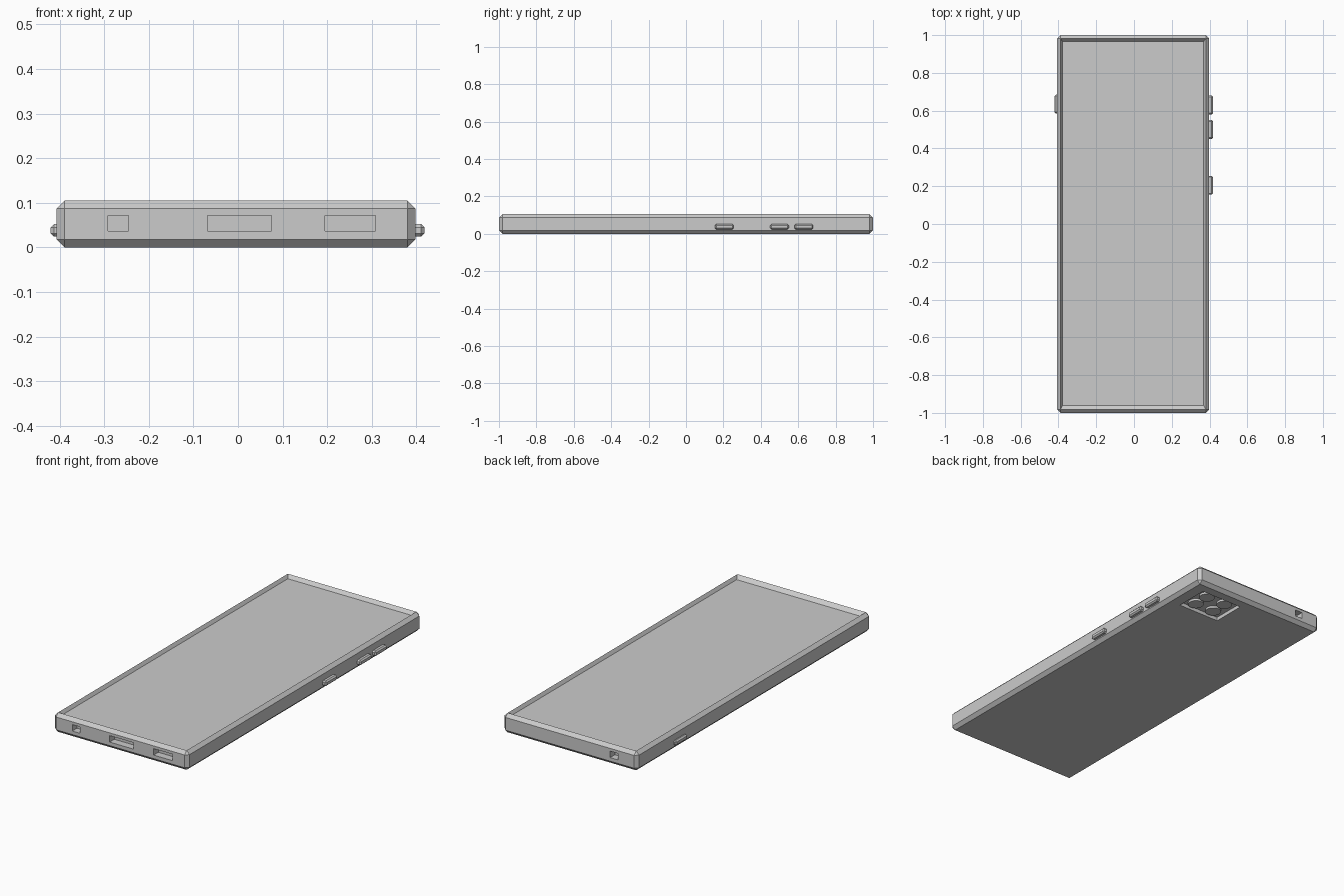
import bpy, bmesh
from mathutils import Matrix, Vector

if "Cube" in bpy.data.objects:
    bpy.data.objects.remove(bpy.data.objects["Cube"])


def box(name, lo, hi, bevel=0.0):
    """Box from corner to corner with flat chamfers."""
    bm = bmesh.new()
    bmesh.ops.create_cube(bm, size=1)
    lo, hi = Vector(lo), Vector(hi)
    bmesh.ops.scale(bm, vec=hi - lo, verts=bm.verts)
    bmesh.ops.translate(bm, vec=(lo + hi) / 2, verts=bm.verts)
    if bevel:
        bmesh.ops.bevel(bm, geom=bm.edges[:], offset=bevel, segments=1,
                        profile=0.5, affect='EDGES')
    return finish(name, bm)


def finish(name, bm):
    mesh = bpy.data.meshes.new(name)
    bm.to_mesh(mesh)
    bm.free()
    ob = bpy.data.objects.new(name, mesh)
    bpy.context.collection.objects.link(ob)
    return ob


# Chamfered body with a sunken screen
body = box("body", (-0.407, -1, 0), (0.398, 1, 0.105), 0.018)
bm = bmesh.new()
bm.from_mesh(body.data)
top = max(bm.faces, key=lambda f: f.calc_center_median().z)
bmesh.ops.inset_region(bm, faces=[top], thickness=0.012)
for v in top.verts:
    v.co.x = -0.378 if v.co.x < 0 else 0.369
    v.co.y = -0.96 if v.co.y < 0 else 0.966
    v.co.z -= 0.018
bm.to_mesh(body.data)
bm.free()

# Ports in both ends and the camera recess underneath
cutters = [box("port_cutter", (x0, -1.05, 0.037), (x1, -0.96, 0.072))
           for x0, x1 in ((-0.292, -0.246), (-0.068, 0.075), (0.195, 0.308))]
cutters.append(box("jack_cutter", (-0.292, 0.96, 0.037), (-0.246, 1.05, 0.072)))
cutters.append(box("camera_cutter", (0.07, 0.75, -0.05), (0.32, 0.935, 0.02)))
for c in cutters:
    mod = body.modifiers.new("cut", 'BOOLEAN')
    mod.operation = 'DIFFERENCE'
    mod.solver = 'EXACT'
    mod.object = c
    c.hide_render = True
    c.hide_viewport = True

# Side buttons
for name, y in (("power_button", 0.155), ("volume_down", 0.45), ("volume_up", 0.58)):
    box(name, (0.38, y, 0.024), (0.418, y + 0.1, 0.052), 0.007)
box("left_button", (-0.42, 0.585, 0.024), (-0.39, 0.685, 0.052), 0.007)

# Four camera lenses inside the recess
for x in (0.137, 0.253):
    for y in (0.798, 0.887):
        bm = bmesh.new()
        bmesh.ops.create_cone(bm, cap_ends=True, segments=32, radius1=0.04,
                              radius2=0.04, depth=0.02,
                              matrix=Matrix.Translation((x, y, 0.018)))
        finish("camera_lens", bm)
